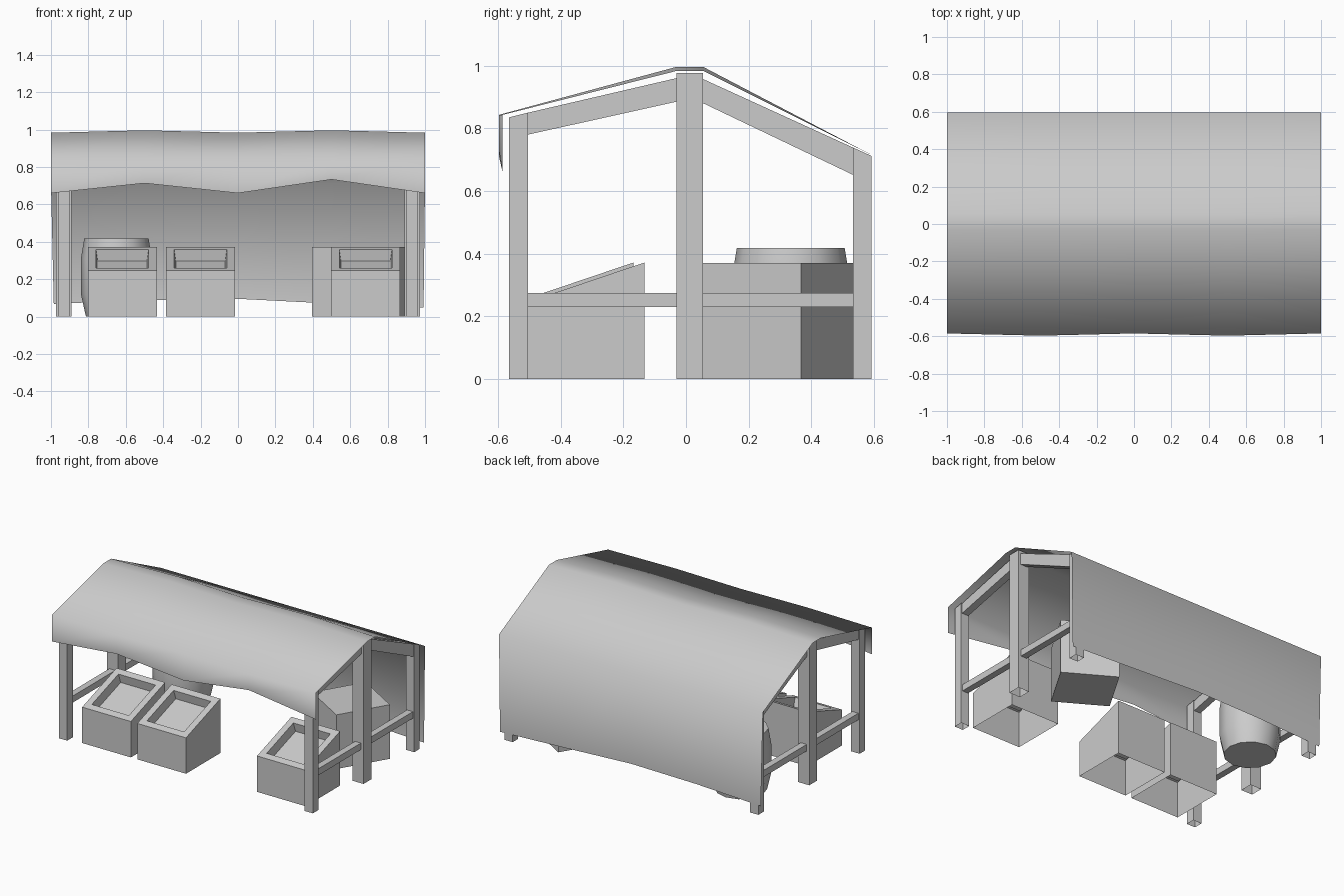
import bpy, bmesh, math

if "Cube" in bpy.data.objects:
    bpy.data.objects.remove(bpy.data.objects["Cube"])

GREY = bpy.data.materials.new("plain_grey")
GREY.diffuse_color = (0.6, 0.6, 0.6, 1)
GREY.use_nodes = True
GREY.node_tree.nodes["Principled BSDF"].inputs["Base Color"].default_value = GREY.diffuse_color


def finish(name, bm, smooth=False):
    bmesh.ops.recalc_face_normals(bm, faces=bm.faces)
    me = bpy.data.meshes.new(name)
    bm.to_mesh(me)
    bm.free()
    me.materials.append(GREY)
    for p in me.polygons:
        p.use_smooth = smooth
    ob = bpy.data.objects.new(name, me)
    bpy.context.collection.objects.link(ob)
    return ob


def prism(profile, x0, x1):
    """Extrude a (y, z) outline along x."""
    bm = bmesh.new()
    f = bm.faces.new([bm.verts.new((x0, y, z)) for y, z in profile])
    ext = bmesh.ops.extrude_face_region(bm, geom=[f])["geom"]
    verts = [g for g in ext if isinstance(g, bmesh.types.BMVert)]
    bmesh.ops.translate(bm, vec=(x1 - x0, 0, 0), verts=verts)
    bmesh.ops.recalc_face_normals(bm, faces=bm.faces)
    bm.normal_update()
    return bm


def open_bottom(bm):
    low = [f for f in bm.faces if all(v.co.z < 0.001 for v in f.verts)]
    bmesh.ops.delete(bm, geom=low, context='FACES')


# End frames: posts, sloping rafters and low rail, mirrored left/right
frame = [
    ("front_post", [(-.565, 0), (-.504, 0), (-.504, .85), (-.565, .835)], .064),
    ("middle_post", [(-.031, 0), (.055, 0), (.055, .977), (-.031, .977)], .084),
    ("back_post", [(.532, 0), (.592, 0), (.592, .712), (.532, .739)], .064),
    ("front_rafter", [(-.504, .78), (-.031, .885), (-.031, .96), (-.504, .85)], .05),
    ("back_rafter", [(.055, .88), (.532, .652), (.532, .739), (.055, .957)], .05),
    ("low_rail", [(-.504, .23), (.532, .23), (.532, .275), (-.504, .275)], .045),
]
for name, outline, w in frame:
    bm = prism(outline, .931 - w / 2, .931 + w / 2)
    open_bottom(bm)
    ob = finish(name, bm)
    ob.modifiers.new("mirror", 'MIRROR')

# Cloth canopy: front valance, roof and back drape as one wavy sheet
valance_z = [.66, .713, .66, .733, .66]
drape_z = [.068, .088, .095, .07, .048]
drape_x = [-.985, -.495, 0, .495, .992]
bm = bmesh.new()
cols = []
for i, x in enumerate((-1, -.5, 0, .5, 1)):
    out = i % 2
    fy = -.597 if out else -.585
    ridge = .996 if out else .983
    pts = [(x, fy, valance_z[i]), (x, fy, .843), (x, -.031, ridge),
           (x, .055, ridge), (x, .596, .713), (drape_x[i], .597, drape_z[i])]
    cols.append([bm.verts.new(p) for p in pts])
for a, b in zip(cols, cols[1:]):
    for j in range(5):
        bm.faces.new((a[j], b[j], b[j + 1], a[j + 1]))
finish("cloth_canopy", bm, smooth=True)

# Sloping display crates with a sunken tray
for n, (x, y) in enumerate([(-.803, -.54), (-.385, -.54), (.498, -.505)], 1):
    bm = prism([(y, 0), (y + .372, 0), (y + .372, .372), (y, .246)], x, x + .369)
    top = max(bm.faces, key=lambda f: f.calc_center_median().z)
    bmesh.ops.inset_region(bm, faces=[top], thickness=.044, use_even_offset=True)
    bmesh.ops.inset_individual(bm, faces=[top], thickness=.012, depth=-.06)
    open_bottom(bm)
    finish("display_crate_%d" % n, bm)

# Turned storage box at the back
bm = bmesh.new()
bmesh.ops.create_cube(bm, size=1)
bmesh.ops.scale(bm, vec=(.365, .365, .371), verts=bm.verts)
box = finish("storage_box", bm)
box.location = (.645, .302, .1855)
box.rotation_euler.z = math.radians(-30.6)

# Barrel: stacked rings with flat ends
N = 12
bm = bmesh.new()
rings = []
for z, r in ((0, .163), (.12, .19), (.31, .19), (.418, .172)):
    rings.append([bm.verts.new((r * math.cos(2 * math.pi * k / N),
                                r * math.sin(2 * math.pi * k / N), z)) for k in range(N)])
for a, b in zip(rings, rings[1:]):
    for k in range(N):
        bm.faces.new((a[k], a[(k + 1) % N], b[(k + 1) % N], b[k]))
bm.faces.new(rings[0])
bm.faces.new(rings[-1])
barrel = finish("barrel", bm)
barrel.location = (-.65, .334, 0)
bpy.context.view_layer.objects.active = barrel
barrel.select_set(True)
bpy.ops.object.shade_smooth_by_angle(angle=math.radians(40))
